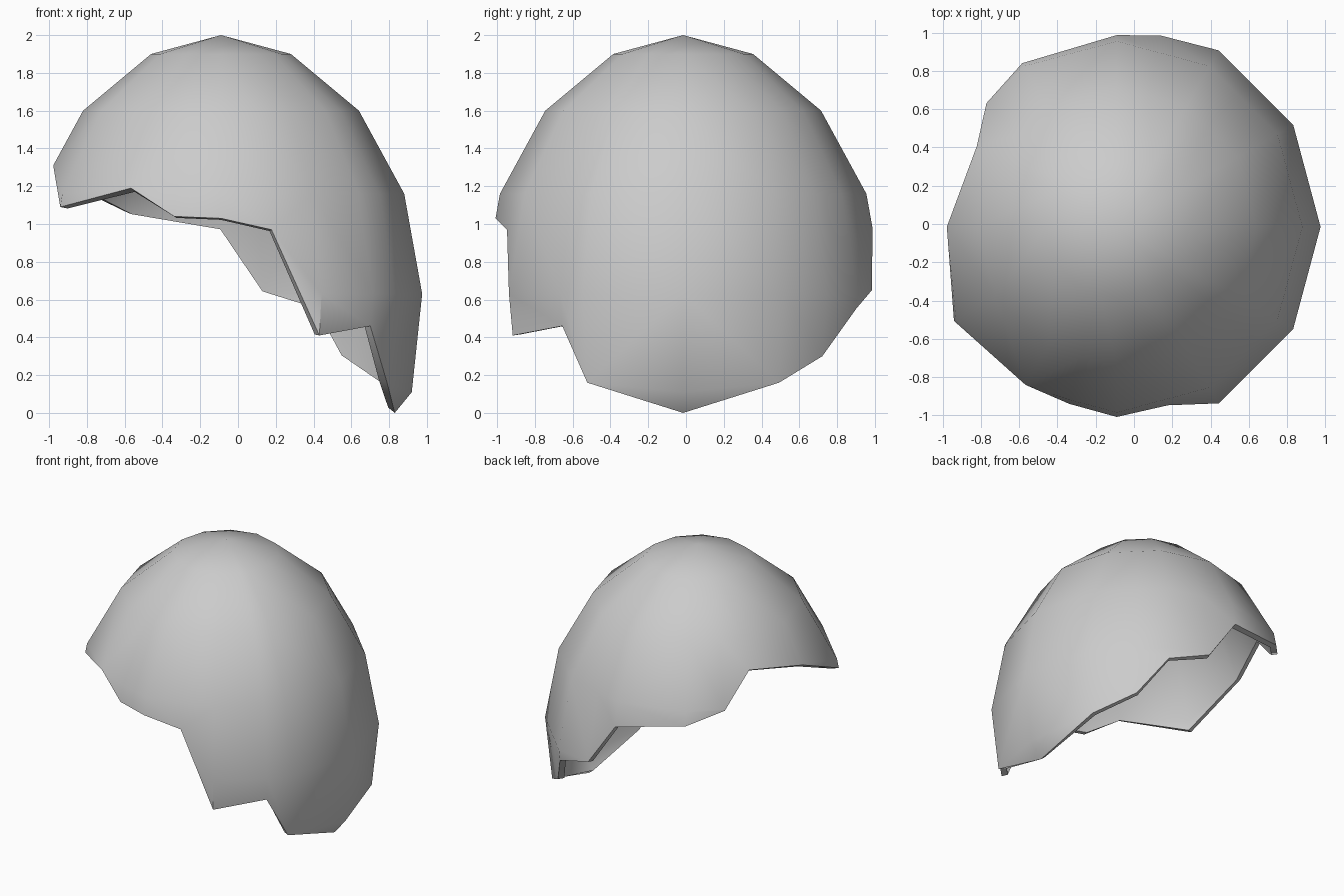
import bpy, bmesh
from math import radians, cos, sin

if "Cube" in bpy.data.objects:
    bpy.data.objects.remove(bpy.data.objects["Cube"], do_unlink=True)

SIDES = 12
CENTRE = (-0.09, -0.015)
# Egg outline as (radius, height), from the crown down
PROFILE = [(0.37, 1.9), (0.73, 1.6), (0.97, 1.16), (1.065, 0.63), (1.01, 0.11), (0.92, 0.0)]
# Broken edge as (angle in degrees, height)
RIM = [(0, 0.0), (30, 0.16), (47.7, 0.3), (60, 0.55), (77, 0.65), (90, 0.98),
       (120, 1.06), (136.5, 1.15), (150, 1.39), (180, 1.31), (210, 1.09), (240, 1.19),
       (255, 1.04), (270, 1.03), (286, 0.97), (300, 0.41), (321, 0.46), (330, 0.16)]


def radius_at(z):
    for (r0, z0), (r1, z1) in zip(PROFILE, PROFILE[1:]):
        if z1 <= z <= z0:
            return r0 + (r1 - r0) * (z0 - z) / (z0 - z1)


def point(angle, r, z):
    # Position on the flat panels between the twelve meridians
    step = 360 / SIDES
    r *= cos(radians(step / 2)) / cos(radians(angle % step - step / 2))
    a = radians(angle)
    return (CENTRE[0] + r * cos(a), CENTRE[1] + r * sin(a), z)


# Shell surface: one column of vertices per break point, ending at the rim
bm = bmesh.new()
crown = bm.verts.new((CENTRE[0], CENTRE[1], 2.0))
columns = []
for angle, edge in RIM:
    levels = [(r, z) for r, z in PROFILE if z > edge + 0.005] + [(radius_at(edge), edge)]
    columns.append([bm.verts.new(point(angle, r, z)) for r, z in levels])

for a, b in zip(columns, columns[1:] + columns[:1]):
    bm.faces.new((crown, a[0], b[0]))
    n = min(len(a), len(b)) - 1
    for i in range(n - 1):
        bm.faces.new((a[i], a[i + 1], b[i + 1], b[i]))
    if len(a) == len(b):
        bm.faces.new((a[n - 1], a[n], b[n], b[n - 1]))
    elif len(a) > len(b):
        bm.faces.new((a[n - 1], b[n], b[n - 1]))
        for i in range(n - 1, len(a) - 1):
            bm.faces.new((a[i], a[i + 1], b[n]))
    else:
        bm.faces.new((a[n - 1], a[n], b[n - 1]))
        for i in range(n - 1, len(b) - 1):
            bm.faces.new((b[i + 1], b[i], a[n]))
bmesh.ops.recalc_face_normals(bm, faces=bm.faces)
if crown.link_faces[0].normal.z < 0:
    bmesh.ops.reverse_faces(bm, faces=bm.faces)
mesh = bpy.data.meshes.new("broken_eggshell")
bm.to_mesh(mesh)
bm.free()
shell = bpy.data.objects.new("broken_eggshell", mesh)
bpy.context.collection.objects.link(shell)

# Shell thickness, grown inwards
thick = shell.modifiers.new("thickness", "SOLIDIFY")
thick.thickness = 0.045
thick.offset = -1
bpy.context.view_layer.objects.active = shell
shell.select_set(True)
bpy.ops.object.modifier_apply(modifier=thick.name)
bpy.ops.object.shade_smooth_by_angle(angle=radians(40))

# Pale grey shell colour
grey = bpy.data.materials.new("shell_grey")
grey.use_nodes = True
colour = (0.6, 0.6, 0.6, 1)
grey.diffuse_color = colour
grey.node_tree.nodes["Principled BSDF"].inputs["Base Color"].default_value = colour
shell.data.materials.append(grey)
